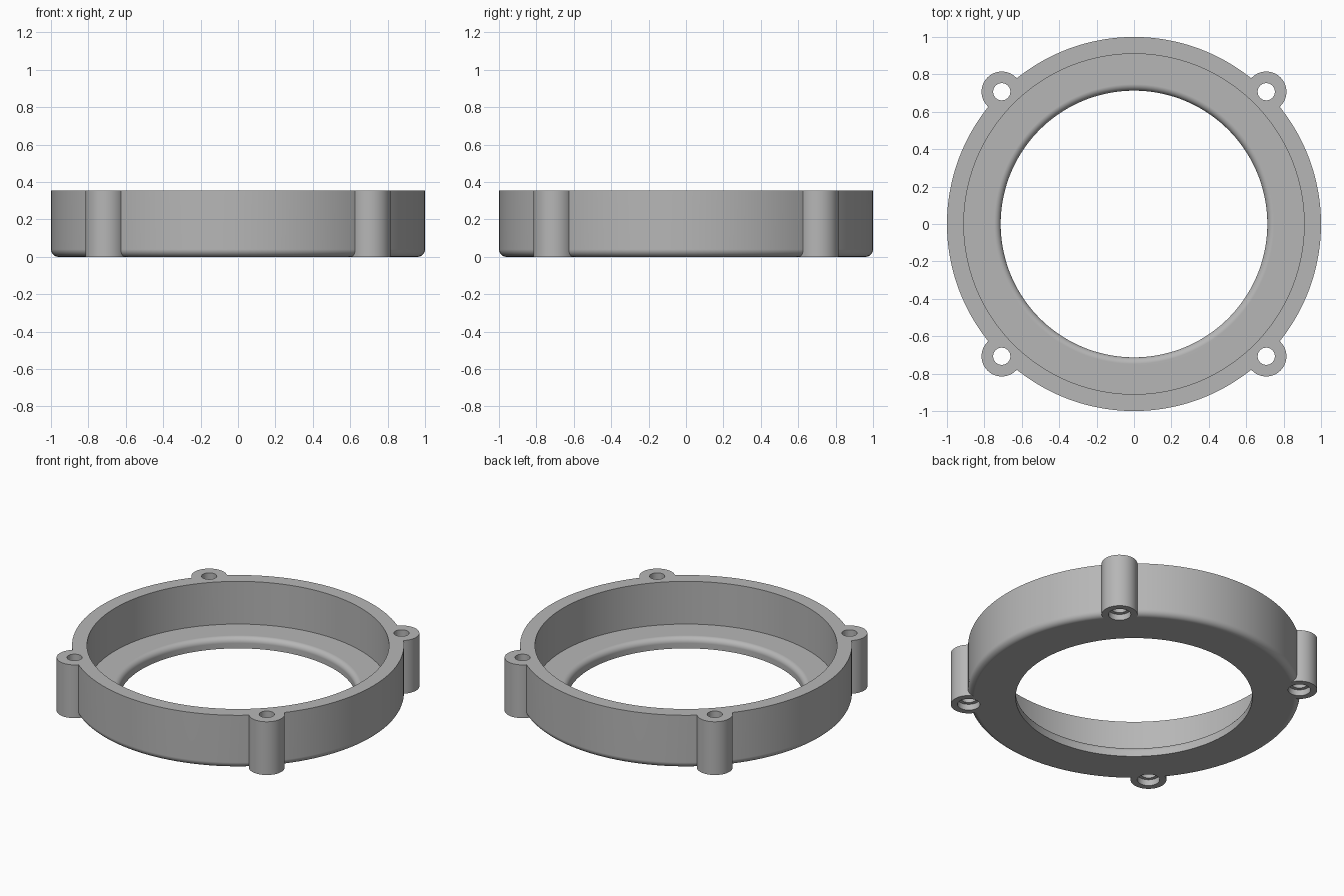
import bpy, bmesh, math

cube = bpy.data.objects.get("Cube")
if cube:
    bpy.data.objects.remove(cube, do_unlink=True)

HEIGHT = 0.354
FLOOR = 0.07
OUTER, INNER, OPENING = 1.0, 0.91, 0.713
LUG_R, HOLE_R, SINK_R, SINK_DEPTH = 0.108, 0.046, 0.068, 0.04
BELOW, ABOVE = -0.1, HEIGHT + 0.1

grey = bpy.data.materials.new("mid grey")
grey.use_nodes = True
colour = (0.47, 0.47, 0.47, 1)
grey.diffuse_color = colour
grey.node_tree.nodes["Principled BSDF"].inputs["Base Color"].default_value = colour


def arc(cx, cz, r, start, end, steps=8):
    """Points of a rounded corner in the (radius, height) plane."""
    angles = [math.radians(start + (end - start) * i / steps) for i in range(steps + 1)]
    return [(cx + r * math.cos(a), cz + r * math.sin(a)) for a in angles]


def lathe(name, profile, segments, centre=(0, 0)):
    """Closed solid turned from a bottom-to-top profile, with flat end caps."""
    bm = bmesh.new()
    rings = []
    for r, z in profile:
        turn = [2 * math.pi * i / segments for i in range(segments)]
        rings.append([bm.verts.new((centre[0] + r * math.cos(a),
                                    centre[1] + r * math.sin(a), z)) for a in turn])
    for low, high in zip(rings, rings[1:]):
        for i in range(segments):
            j = (i + 1) % segments
            bm.faces.new((low[i], low[j], high[j], high[i]))
    bm.faces.new(rings[0][::-1])
    bm.faces.new(rings[-1])
    mesh = bpy.data.meshes.new(name)
    bm.to_mesh(mesh)
    bm.free()
    mesh.materials.append(grey)
    obj = bpy.data.objects.new(name, mesh)
    bpy.context.collection.objects.link(obj)
    return obj


def combine(target, other, operation):
    """Apply a boolean and discard the helper solid."""
    mod = target.modifiers.new(operation, "BOOLEAN")
    mod.operation = operation
    mod.solver = "EXACT"
    mod.object = other
    bpy.context.view_layer.objects.active = target
    bpy.ops.object.modifier_apply(modifier=mod.name)
    bpy.data.objects.remove(other, do_unlink=True)


# Round body with a softened lower outer edge
edge = 0.04
ring = lathe("mounting_ring",
             arc(OUTER - edge, edge, edge, -90, 0) + [(OUTER, HEIGHT)], 144)

# Four screw lugs on the diagonals
corners = [(math.cos(a), math.sin(a))
           for a in (math.radians(45 + 90 * i) for i in range(4))]
for c in corners:
    lug = lathe("screw_lug", [(LUG_R, 0), (LUG_R, HEIGHT)], 48, c)
    combine(ring, lug, "UNION")

# Recess and central opening, with the lip of the opening rounded on top
lip = 0.035
cavity = lathe("cavity_cutter",
               [(OPENING, BELOW)]
               + arc(OPENING + lip, FLOOR - lip, lip, 180, 90)
               + [(INNER, FLOOR), (INNER, ABOVE)], 144)
combine(ring, cavity, "DIFFERENCE")

# Through holes, counterbored from below
for c in corners:
    hole = lathe("screw_hole_cutter",
                 [(SINK_R, BELOW), (SINK_R, SINK_DEPTH),
                  (HOLE_R, SINK_DEPTH), (HOLE_R, ABOVE)], 32, c)
    combine(ring, hole, "DIFFERENCE")

# Smooth curved walls, crisp edges
bpy.ops.object.select_all(action="DESELECT")
ring.select_set(True)
bpy.context.view_layer.objects.active = ring
bpy.ops.object.shade_smooth_by_angle(angle=math.radians(30))
normals = ring.modifiers.new("Even shading", "WEIGHTED_NORMAL")
normals.keep_sharp = True
